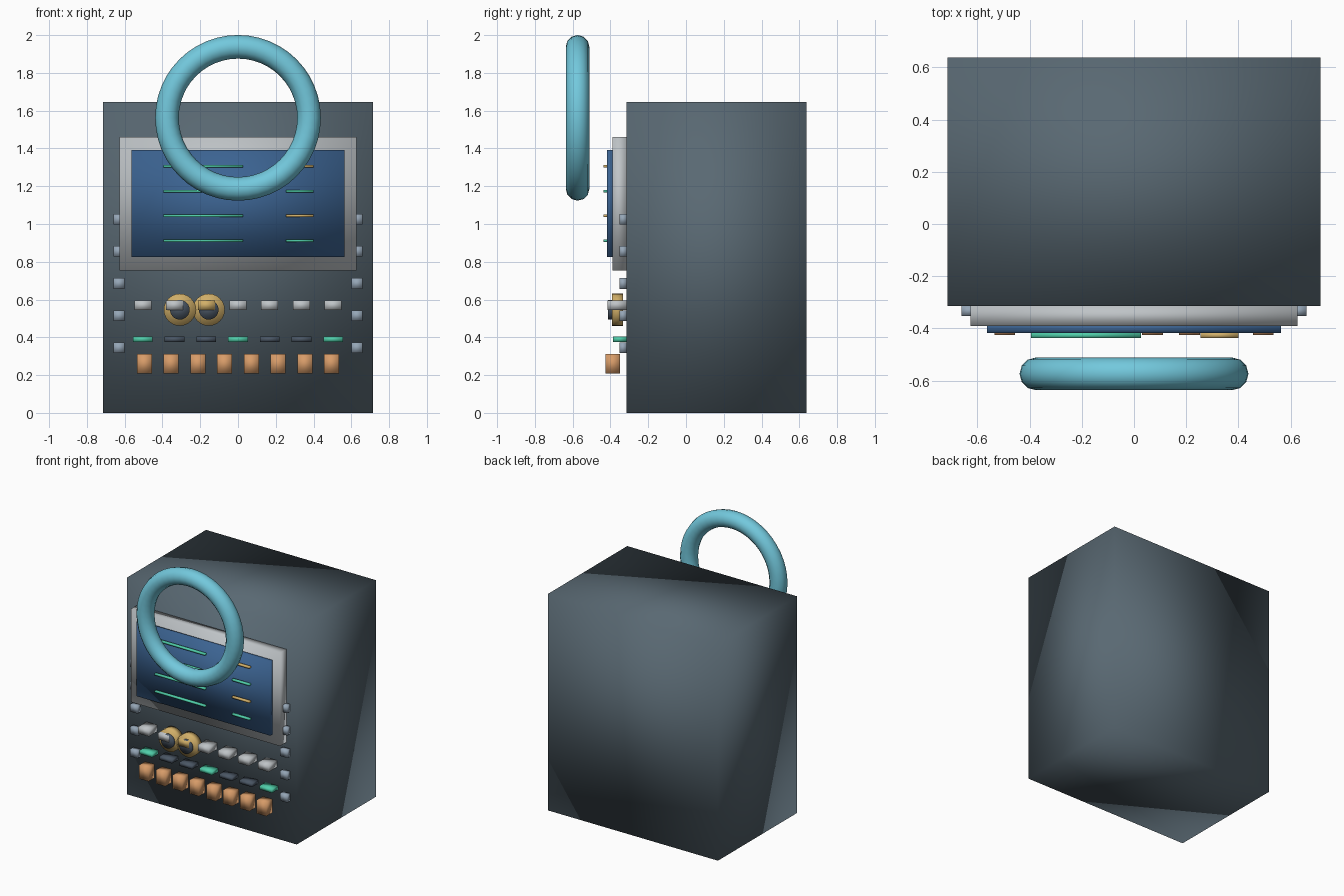
import bpy
import bmesh
from math import pi
from mathutils import Matrix

if "Cube" in bpy.data.objects:
    bpy.data.objects.remove(bpy.data.objects["Cube"])


def material(name, r, g, b):
    m = bpy.data.materials.new(name)
    m.use_nodes = True
    m.diffuse_color = (r, g, b, 1)
    bsdf = m.node_tree.nodes["Principled BSDF"]
    bsdf.inputs["Base Color"].default_value = (r, g, b, 1)
    bsdf.inputs["Roughness"].default_value = 0.6
    return m


slate = material("slate", .10, .14, .17)
silver = material("silver", .52, .55, .57)
navy = material("navy", .045, .127, .29)
aqua = material("aqua", .17, .58, .72)
mint = material("mint", .08, .62, .40)
copper = material("copper", .68, .33, .14)
gold = material("gold", .64, .43, .14)
steel = material("steel", .30, .38, .47)
charcoal = material("charcoal", .07, .095, .13)


def finish(name, bm, mat):
    mesh = bpy.data.meshes.new(name)
    bm.to_mesh(mesh)
    bm.free()
    mesh.materials.append(mat)
    mesh.shade_smooth()
    obj = bpy.data.objects.new(name, mesh)
    bpy.context.collection.objects.link(obj)
    return obj


def box(name, mat, x, z, width, height, front, back):
    """Box centred on x and z, running in depth from front to back."""
    bm = bmesh.new()
    place = Matrix.Translation((x, (front + back) / 2, z))
    size = Matrix.Diagonal((width, back - front, height, 1))
    bmesh.ops.create_cube(bm, size=1, matrix=place @ size)
    return finish(name, bm, mat)


def disc(name, mat, x, z, radius, front, back):
    """Cylinder whose axis points to the front."""
    bm = bmesh.new()
    place = Matrix.Translation((x, (front + back) / 2, z))
    bmesh.ops.create_cone(bm, cap_ends=True, segments=24, radius1=radius,
                          radius2=radius, depth=back - front,
                          matrix=place @ Matrix.Rotation(pi / 2, 4, 'X'))
    return finish(name, bm, mat)


FACE = -0.315  # front of the cabinet

# Cabinet and display
box("cabinet", slate, 0, .823, 1.43, 1.646, FACE, .637)
box("display_bezel", silver, 0, 1.107, 1.254, .708, -.39, FACE)
box("display_screen", navy, 0, 1.108, 1.127, .565, -.417, -.385)

# Readout lines on the screen
for i in range(4):
    z = 1.305 - i * .131
    box(f"readout_long_{i}", mint, -.184, z, .422, .013, -.437, -.415)
    box(f"readout_short_{i}", mint if i % 2 else gold, .327, z, .146, .013,
        -.437, -.415)

# Small studs along both edges
for side, x in (("right", -.63), ("left", .63)):
    for i in range(5):
        box(f"edge_stud_{side}_{i}", steel, x, .345 + i * .17, .06, .056,
            -.352, FACE)

# Row of keys with indicator lamps below
for i in range(7):
    x = (i - 3) * .168
    box(f"key_{i}", gold if i == 2 else silver, x, .57, .09, .05, -.415, FACE)
    box(f"lamp_{i}", mint if i % 3 == 0 else charcoal, x, .39, .104, .028,
        -.387, FACE)

# Pair of dials
for i, x in enumerate((-.308, -.155)):
    disc(f"dial_rim_{i}", gold, x, .546, .085, -.392, -.333)
    disc(f"dial_knob_{i}", charcoal, x, .546, .052, -.413, -.38)

# Bottom row of push buttons
for i in range(8):
    box(f"push_button_{i}", copper, (i - 3.5) * .1415, .26, .08, .103,
        -.425, -.35)

# Large ring in front of the display
bpy.ops.mesh.primitive_torus_add(
    major_segments=48, minor_segments=12, major_radius=.376,
    minor_radius=.0625, location=(0, -.574, 1.562), rotation=(pi / 2, 0, 0))
ring = bpy.context.object
ring.name = "front_ring"
ring.data.materials.append(aqua)
ring.data.shade_smooth()
